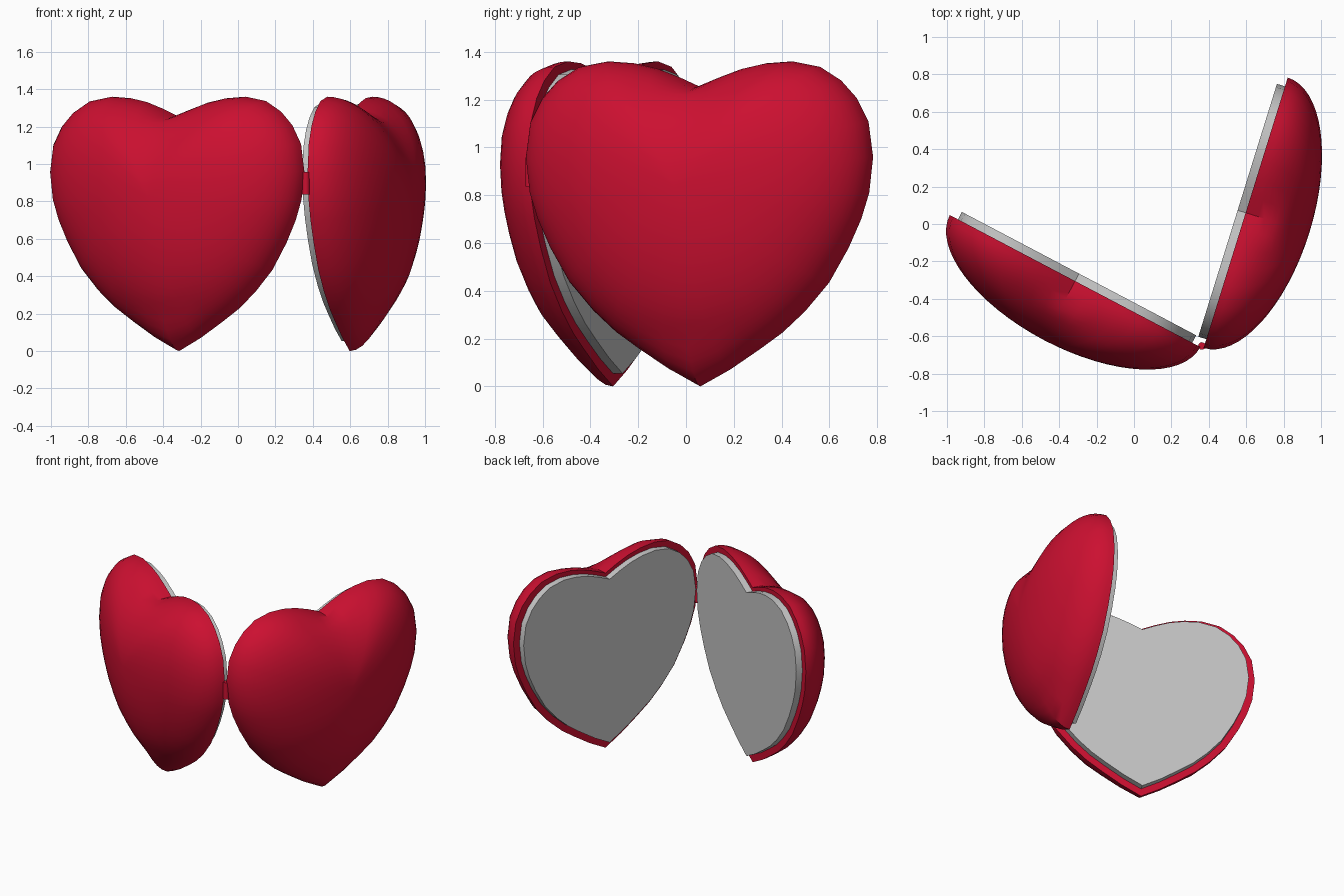
import bpy, bmesh, math
from mathutils import Vector

if "Cube" in bpy.data.objects:
    bpy.data.objects.remove(bpy.data.objects["Cube"])


def material(name, color):
    m = bpy.data.materials.new(name)
    m.diffuse_color = (*color, 1)
    m.use_nodes = True
    m.node_tree.nodes["Principled BSDF"].inputs["Base Color"].default_value = m.diffuse_color
    return m


red = material("deep red", (0.60, 0.005, 0.03))
grey = material("light grey", (0.56, 0.56, 0.56))

# Right half of the heart outline (across, up), tip to cleft
HALF = [(0, 0), (0.13, 0.07), (0.26, 0.155), (0.36, 0.225), (0.46, 0.315),
        (0.565, 0.435), (0.65, 0.58), (0.705, 0.70), (0.74, 0.81), (0.757, 0.96),
        (0.737, 1.107), (0.685, 1.207), (0.617, 1.28), (0.525, 1.337),
        (0.403, 1.36), (0.29, 1.352), (0.19, 1.33), (0.09, 1.293), (0, 1.253)]
OUTLINE = [Vector(p) for p in HALF + [(-x, z) for x, z in HALF[-2:0:-1]]]
CENTRE = Vector((0, 0.83))
DEPTH = 0.357
N = len(OUTLINE)


def soften(points, passes):
    """Round off the tip and cleft, keeping the sides."""
    for _ in range(passes):
        points = [(points[i - 1] + 2 * p + points[(i + 1) % N]) / 4
                  if abs(p.x) < 0.3 else p for i, p in enumerate(points)]
    return points


SOFT = soften(OUTLINE, 5)


def finish(bm, name, mat):
    bmesh.ops.recalc_face_normals(bm, faces=bm.faces)
    me = bpy.data.meshes.new(name)
    bm.to_mesh(me)
    bm.free()
    me.materials.append(mat)
    ob = bpy.data.objects.new(name, me)
    bpy.context.collection.objects.link(ob)
    bpy.ops.object.select_all(action='DESELECT')
    ob.select_set(True)
    bpy.context.view_layer.objects.active = ob
    bpy.ops.object.shade_smooth_by_angle(angle=math.radians(38))
    return ob


def skin(bm, a, b):
    for i in range(N):
        j = (i + 1) % N
        bm.faces.new((a[i], a[j], b[j], b[i]))


def heart_half(side, centre, across, outward):
    across, outward = Vector(across).normalized(), Vector(outward).normalized()

    def place(p, d):
        xy = Vector(centre) + across * p.x + outward * d
        return (xy.x, xy.y, p.y)

    # Domed shell with flat rim face
    bm = bmesh.new()
    rings = []
    steps = 16
    for k in range(steps):
        t = math.pi / 2 * (1 - k / steps)
        s = math.sin(t)
        w = max(0, (s - 0.85) / 0.15)
        pts = [CENTRE + (q.lerp(p, w) - CENTRE) * s for p, q in zip(OUTLINE, SOFT)]
        rings.append([bm.verts.new(place(p, DEPTH * math.cos(t))) for p in pts])
    for a, b in zip(rings, rings[1:]):
        skin(bm, a, b)
    top = bm.verts.new(place(CENTRE, DEPTH))
    for i in range(N):
        bm.faces.new((rings[-1][i], rings[-1][(i + 1) % N], top))
    bm.faces.new(rings[0])
    finish(bm, side + "_heart_shell", red)

    # Raised inner plate
    bm = bmesh.new()
    pts = [CENTRE + (p - CENTRE) * 0.935 for p in OUTLINE]
    low, high = [[bm.verts.new(place(p, d)) for p in pts] for d in (0.01, -0.045)]
    skin(bm, low, high)
    bm.faces.new(low)
    bm.faces.new(high)
    finish(bm, side + "_inner_plate", grey)


heart_half("left", (-0.315, -0.305), (0.885, -0.466), (-0.466, -0.885))
heart_half("right", (0.597, 0.06), (0.297, 0.955), (0.955, -0.297))

# Hinge pin joining the halves
bm = bmesh.new()
bmesh.ops.create_cone(bm, cap_ends=True, segments=16, radius1=0.02, radius2=0.02, depth=0.12)
bmesh.ops.translate(bm, verts=bm.verts, vec=(0.363, -0.652, 0.897))
finish(bm, "hinge", red)
